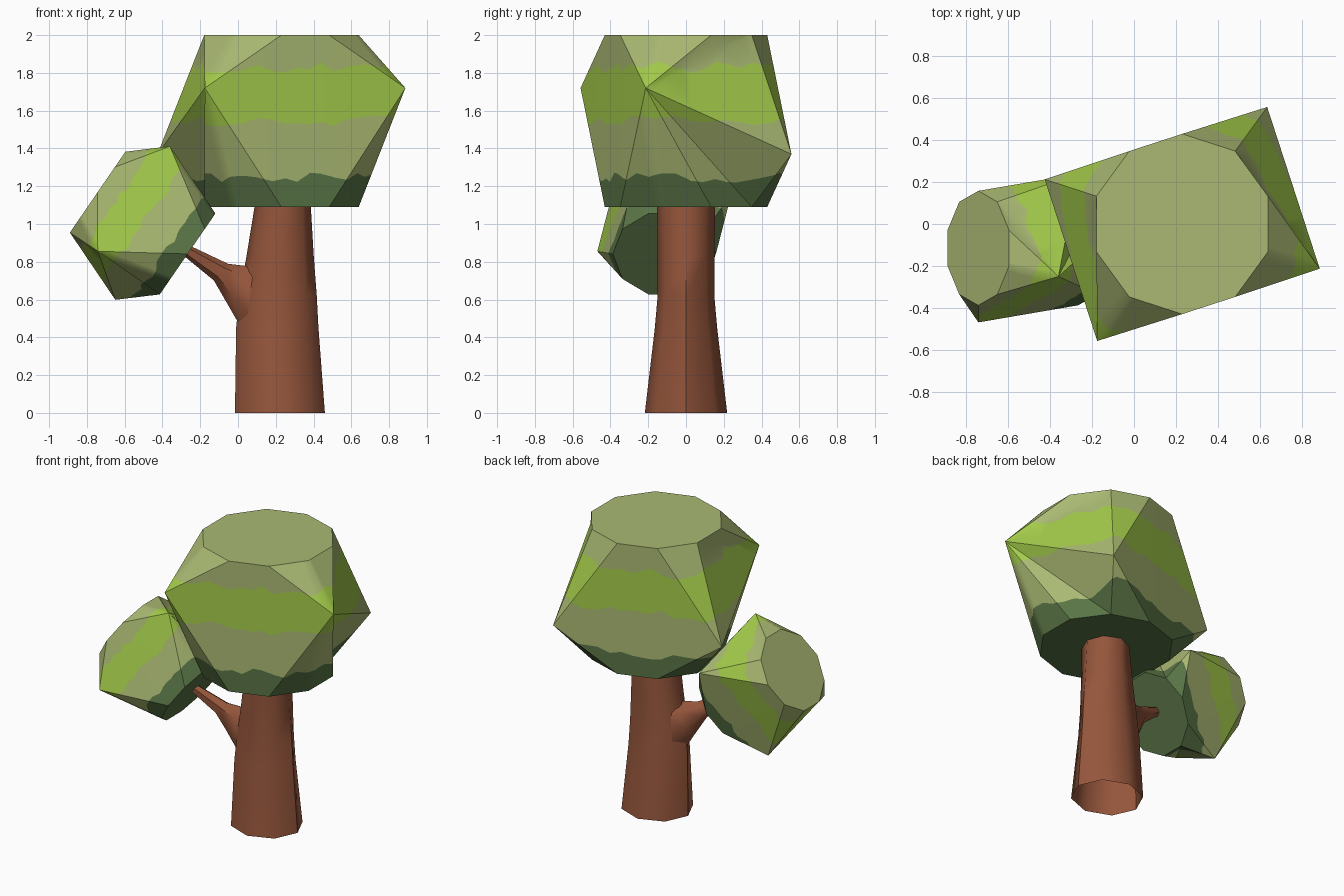
import bpy, bmesh, math, random
from mathutils import Vector

if "Cube" in bpy.data.objects:
    bpy.data.objects.remove(bpy.data.objects["Cube"])

random.seed(4)


def material(name, rgb):
    m = bpy.data.materials.new(name)
    m.diffuse_color = (*rgb, 1)
    m.use_nodes = True
    m.node_tree.nodes["Principled BSDF"].inputs["Base Color"].default_value = m.diffuse_color
    return m


BARK = material("bark brown", (0.30, 0.092, 0.044))
PALE = material("pale leaf green", (0.40, 0.485, 0.17))
BRIGHT = material("bright leaf green", (0.37, 0.60, 0.07))
DARK = material("dark leaf green", (0.10, 0.175, 0.06))


def add_object(name, bm, mats, angle):
    me = bpy.data.meshes.new(name)
    bmesh.ops.recalc_face_normals(bm, faces=bm.faces)
    bm.to_mesh(me)
    bm.free()
    for m in mats:
        me.materials.append(m)
    ob = bpy.data.objects.new(name, me)
    bpy.context.collection.objects.link(ob)
    bpy.ops.object.select_all(action='DESELECT')
    ob.select_set(True)
    bpy.context.view_layer.objects.active = ob
    bpy.ops.object.shade_smooth_by_angle(angle=math.radians(angle))
    return ob


# Foliage: two ten-sided caps joined through four flared corners
def polar(r, deg, z):
    a = math.radians(deg)
    return Vector((r * math.cos(a), r * math.sin(a), z))


def foliage(name):
    bm = bmesh.new()
    top = [bm.verts.new(polar(0.43, 18 + 36 * k, 0.455)) for k in range(10)]
    bot = [bm.verts.new(polar(0.43, 18 + 36 * k, -0.455)) for k in range(10)]
    P, R = (bm.verts.new(polar(0.69, d, 0.175)) for d in (-18, 234))
    Q, S = (bm.verts.new(polar(0.69, d, -0.175)) for d in (54, 162))
    for ring in (top, bot):
        bm.faces.new(ring)
    for flip in (False, True):
        hi, lo = (R, S) if flip else (P, Q)
        k = lambda i: (15 - i) % 10 if flip else i
        for ring in (top, bot):
            for i in (8, 9, 0):
                bm.faces.new((hi, ring[k(i)], ring[k((i + 1) % 10)]))
            bm.faces.new((hi, ring[k(1)], lo))
            bm.faces.new((lo, ring[k(1)], ring[k(2)]))
    bm.faces.new((R, bot[7], bot[8], P, top[8], top[7]))
    bm.faces.new((S, bot[3], bot[2], Q, top[2], top[3]))
    bmesh.ops.recalc_face_normals(bm, faces=bm.faces)

    def walls():
        return [f for f in bm.faces if abs(f.normal.z) < 0.999]

    def cut(faces, co, no):
        geom = list({e for f in faces for e in f.edges}) + list(faces)
        geom += list({v for f in faces for v in f.verts})
        bmesh.ops.bisect_plane(bm, geom=geom, dist=1e-5, plane_co=co, plane_no=no)

    # Cut the wall into wedges, then cut ragged colour borders in each wedge
    n = 40
    step = 360 / n
    for i in range(n // 2):
        cut(walls(), Vector(), polar(1, i * step + 93, 0))
    bands = []
    for z in (-0.30, 0.0, 0.285):
        hs = [z + random.uniform(-0.03, 0.03) for _ in range(n)]
        planes = []
        for i in range(n):
            a = i * step + 3
            p1, p2 = polar(0.5, a, hs[i]), polar(0.5, a + step, hs[(i + 1) % n])
            no = polar(1, a + step / 2, 0).cross(p2 - p1).normalized()
            planes.append((p1, no if no.z > 0 else -no))
        bands.append(planes)

    def wedge(f):
        c = f.calc_center_median()
        return int(((math.degrees(math.atan2(c.y, c.x)) - 3) % 360) / step) % n

    for planes in bands:
        groups = {}
        for f in walls():
            groups.setdefault(wedge(f), []).append(f)
        for w, faces in groups.items():
            cut(faces, *planes[w])
    bm.normal_update()
    for f in bm.faces:
        c = f.calc_center_median()
        if abs(f.normal.z) > 0.999 and abs(c.z) > 0.45:
            level = 3 if c.z > 0 else 0
        else:
            w = wedge(f)
            level = sum((c - b[w][0]).dot(b[w][1]) > 0 for b in bands)
        f.material_index = (2, 0, 1, 0)[level]
    return add_object(name, bm, (PALE, BRIGHT, DARK), 40)


crown = foliage("main_crown")
crown.location = (0.23, 0, 1.545)

small = foliage("small_crown")
small.location = (-0.505, -0.115, 1.005)
small.rotation_euler = (0, math.radians(-55.5), 0)
small.scale = (0.635,) * 3


# Wood: lofted rings of (centre, radius across, radius in y, tilt about y)
def loft(name, rings, sides):
    bm = bmesh.new()
    prev = None
    for (cx, cy, cz), ra, ry, tilt in rings:
        t = math.radians(tilt)
        ring = []
        for i in range(sides):
            a = 2 * math.pi * i / sides
            u = ra * math.cos(a)
            ring.append(bm.verts.new((cx + u * math.cos(t),
                                      cy + ry * math.sin(a),
                                      cz + u * math.sin(t))))
        if prev:
            for i in range(sides):
                j = (i + 1) % sides
                bm.faces.new((prev[i], prev[j], ring[j], ring[i]))
        prev = ring
    return add_object(name, bm, (BARK,), 50)


loft("trunk", [((0.222, 0, 0), 0.238, 0.218, 0),
               ((0.208, 0, 0.45), 0.218, 0.165, 0),
               ((0.212, 0, 0.62), 0.205, 0.15, 0),
               ((0.223, 0, 0.83), 0.178, 0.15, 0),
               ((0.237, 0, 1.10), 0.148, 0.155, 0)], 8)

loft("branch", [((0.11, 0, 0.60), 0.22, 0.12, 75),
                ((0.0, -0.02, 0.675), 0.115, 0.085, 62),
                ((-0.09, -0.05, 0.745), 0.058, 0.05, 50),
                ((-0.265, -0.10, 0.855), 0.032, 0.03, 56)], 6)
